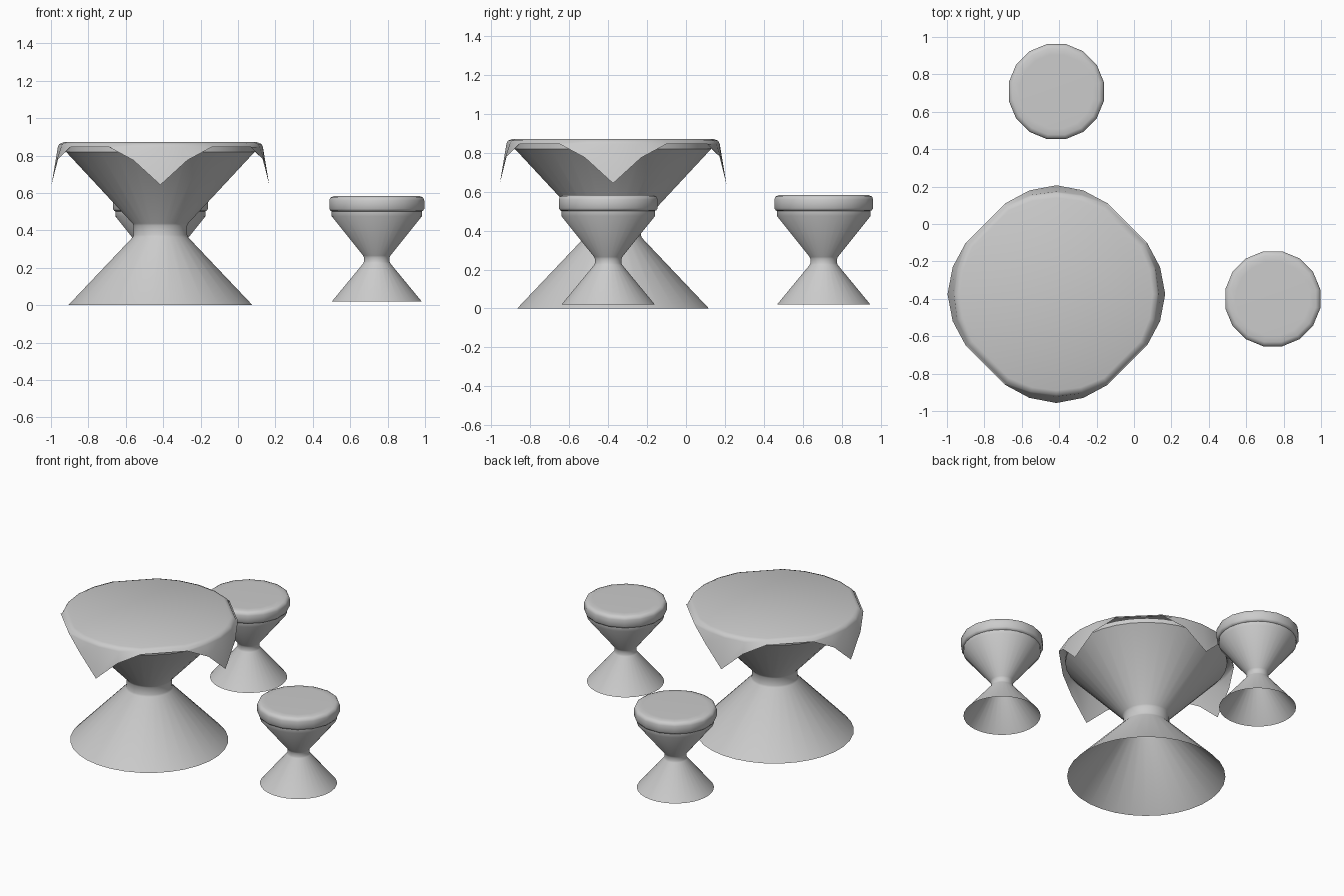
import bpy, bmesh
from math import pi, cos, sin, radians

if "Cube" in bpy.data.objects:
    bpy.data.objects.remove(bpy.data.objects["Cube"])


def skin(name, rings, loc, angle, cap_start=False, cap_end=False):
    """Join equal-length rings of points into a smooth-shaded surface."""
    bm = bmesh.new()
    vr = [[bm.verts.new(p) for p in ring] for ring in rings]
    n = len(vr[0])
    for a, b in zip(vr, vr[1:]):
        for i in range(n):
            j = (i + 1) % n
            bm.faces.new((a[i], a[j], b[j], b[i]))
    if cap_start:
        bm.faces.new(vr[0][::-1])
    if cap_end:
        bm.faces.new(vr[-1])
    me = bpy.data.meshes.new(name)
    bm.to_mesh(me)
    bm.free()
    ob = bpy.data.objects.new(name, me)
    ob.location = loc
    bpy.context.collection.objects.link(ob)
    bpy.ops.object.select_all(action='DESELECT')
    ob.select_set(True)
    bpy.context.view_layer.objects.active = ob
    bpy.ops.object.shade_smooth_by_angle(angle=radians(angle))
    return ob


def lathe(name, profile, loc, n, angle=40, **caps):
    """Revolve an (r, z) profile, with flats facing the axes."""
    rings = [[(r * cos((i + .5) * 2 * pi / n), r * sin((i + .5) * 2 * pi / n), z)
              for i in range(n)] for r, z in profile]
    return skin(name, rings, loc, angle, **caps)


# Table pedestal: hourglass, open underneath
TABLE = (-0.415, -0.375, 0)
lathe("table_pedestal", [(.495, 0), (.149, .363), (.144, .375), (.144, .425),
                         (.149, .437), (.507, .82), (.507, .85)],
      TABLE, 32, cap_end=True)

# Tablecloth: flat top, rounded edge, four hanging corners
quarter = [(0, .582, .643), (14.6, .573, .775), (29.5, .557, .845),
           (60.5, .557, .845), (75.4, .573, .775)]
hem = [(radians(a + 90 * q), r, z) for q in range(4) for a, r, z in quarter]
rings = [[(r * cos(a), r * sin(a), z) for a, r, z in hem]]
for r, z in [(.548, .847), (.54, .862), (.515, .872)]:
    rings.append([(r * cos(a), r * sin(a), z) for a, _, _ in hem])
skin("tablecloth", rings, TABLE, 50, cap_end=True)

# Two stools: hourglass base and round cushion
for i, (x, y) in enumerate([(.742, -.4), (-.415, .708)], 1):
    lathe(f"stool_{i}_base", [(.241, .02), (.073, .223), (.069, .232), (.069, .255),
                              (.073, .265), (.242, .475), (.242, .505)],
          (x, y, 0), 32)
    lathe(f"stool_{i}_cushion", [(.235, .5), (.251, .503), (.259, .515), (.259, .56),
                                 (.253, .575), (.235, .583), (.2, .584)],
          (x, y, 0), 16, 50, cap_start=True, cap_end=True)
